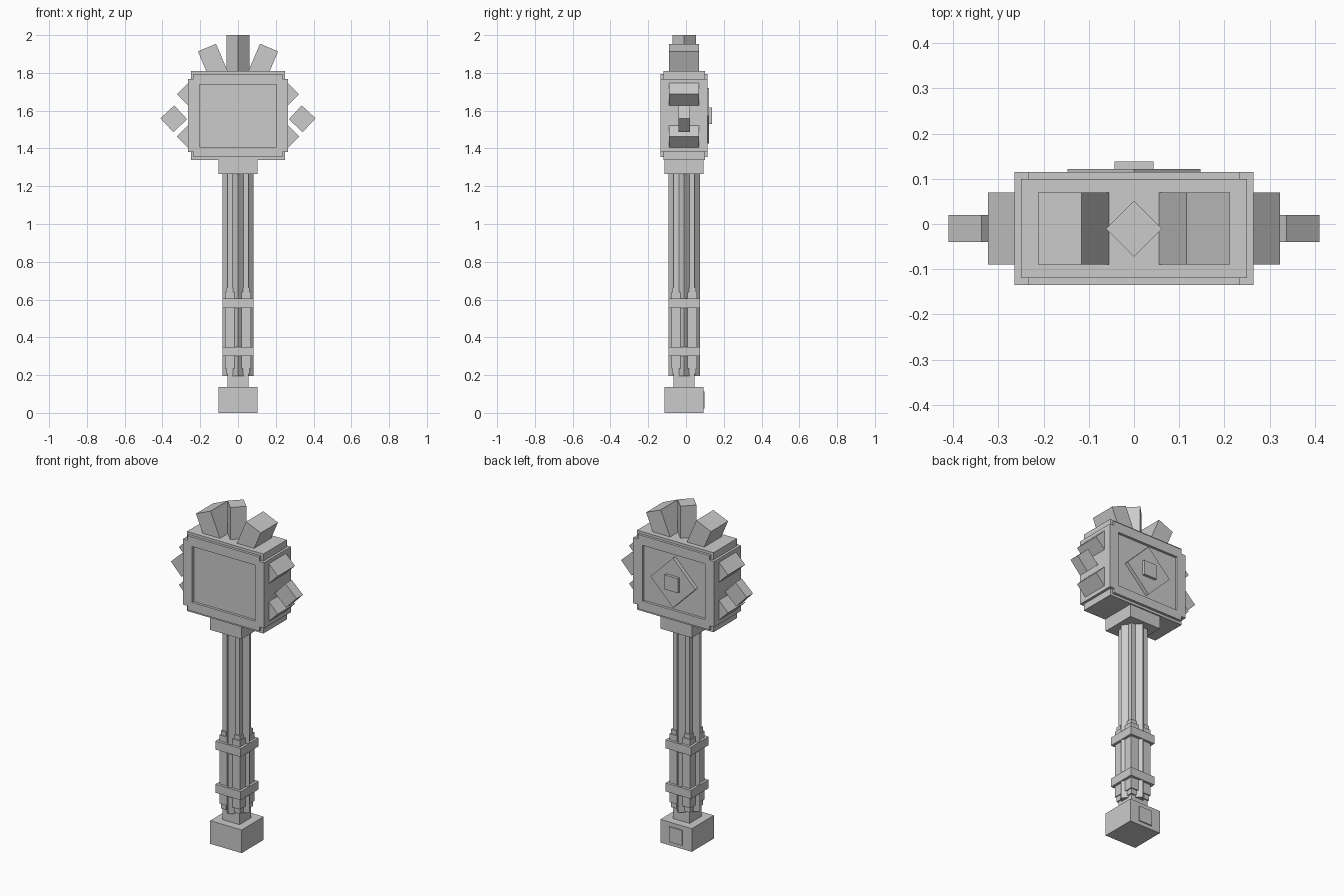
import bpy, math
from mathutils import Matrix, Vector

if "Cube" in bpy.data.objects:
    bpy.data.objects.remove(bpy.data.objects["Cube"])

stone = bpy.data.materials.new("grey stone")
stone.diffuse_color = (0.6, 0.6, 0.6, 1)
stone.use_nodes = True
stone.node_tree.nodes["Principled BSDF"].inputs["Base Color"].default_value = stone.diffuse_color
YC = -0.01  # depth centre of the whole weapon


def box(name, lo, hi, angle=0, axis='Y'):
    """Box between two corners, optionally turned about its own centre."""
    lo, hi = Vector(lo), Vector(hi)
    size, mid = hi - lo, (lo + hi) / 2
    bpy.ops.mesh.primitive_cube_add(size=1)
    ob = bpy.context.object
    ob.name = name
    ob.data.transform(Matrix.Translation(mid)
                      @ Matrix.Rotation(math.radians(angle), 4, axis)
                      @ Matrix.Diagonal((*size, 1)))
    ob.data.materials.append(stone)
    return ob


def block(name, hx, hy, z0, z1, angle=0):
    """Centred upright block."""
    return box(name, (-hx, YC - hy, z0), (hx, YC + hy, z1), angle, 'Z')


def spike(name, x, z, w, h, y0, y1, angle):
    """Block turned in the front plane."""
    return box(name, (x - w / 2, y0, z - h / 2), (x + w / 2, y1, z + h / 2), angle)


# Pommel with a small plate on the back
block("pommel", 0.103, 0.103, 0, 0.137)
box("pommel_plate", (-0.043, 0.09, 0.022), (0.043, 0.099, 0.112))

# Handle: square core with a second square turned 45 degrees
block("handle_core", 0.055, 0.055, 0.13, 1.27)
side = 0.083 / math.sqrt(2)
block("handle_ridges", side, side, 0.195, 1.27, 45)

# Grip: corner posts with narrower ends, and two bands
for sx in (-1, 1):
    for sy in (-1, 1):
        for name, a, b, z0, z1 in (("grip_post", 0.018, 0.068, 0.235, 0.64),
                                   ("grip_post_end", 0.027, 0.062, 0.205, 0.665)):
            xs, ys = sorted((sx * a, sx * b)), sorted((YC + sy * a, YC + sy * b))
            box(name, (xs[0], ys[0], z0), (xs[1], ys[1], z1))
for z in (0.325, 0.58):
    block("grip_band", 0.083, 0.083, z - 0.025, z + 0.025)

# Collar and head
block("collar", 0.103, 0.103, 1.265, 1.345)
block("head_core", 0.25, 0.11, 1.34, 1.81)
block("head_sides", 0.265, 0.11, 1.38, 1.768)

# Raised frame on the front and back faces
for y0, y1 in ((-0.135, -0.12), (0.10, 0.115)):
    for x0, x1 in ((-0.265, -0.205), (0.205, 0.265)):
        box("frame_upright", (x0, y0, 1.38), (x1, y1, 1.768))
    for z0, z1 in ((1.355, 1.408), (1.738, 1.795)):
        box("frame_rail", (-0.235, y0, z0), (0.235, y1, z1))

# Diamond emblem on the back
d = 0.147 * math.sqrt(2)
spike("back_diamond", 0, 1.573, d, d, 0.09, 0.122, 45)
box("back_stud", (-0.043, 0.11, 1.53), (0.043, 0.138, 1.616))

# Crown: turned centre block and a leaning block on each side
s = 0.062 / math.sqrt(2)
block("crown_centre", s, s, 1.78, 2.0, 45)
for k in (-1, 1):
    spike("crown_block", k * 0.132, 1.858, 0.104, 0.165, -0.09, 0.07, k * 23)
    # Side spikes: two wide ridges and a floating thin block
    for z in (1.687, 1.463):
        spike("side_ridge", k * 0.25, z, 0.104, 0.104, -0.09, 0.07, 45)
    spike("side_block", k * 0.34, 1.557, 0.1, 0.1, -0.04, 0.02, k * 43)
